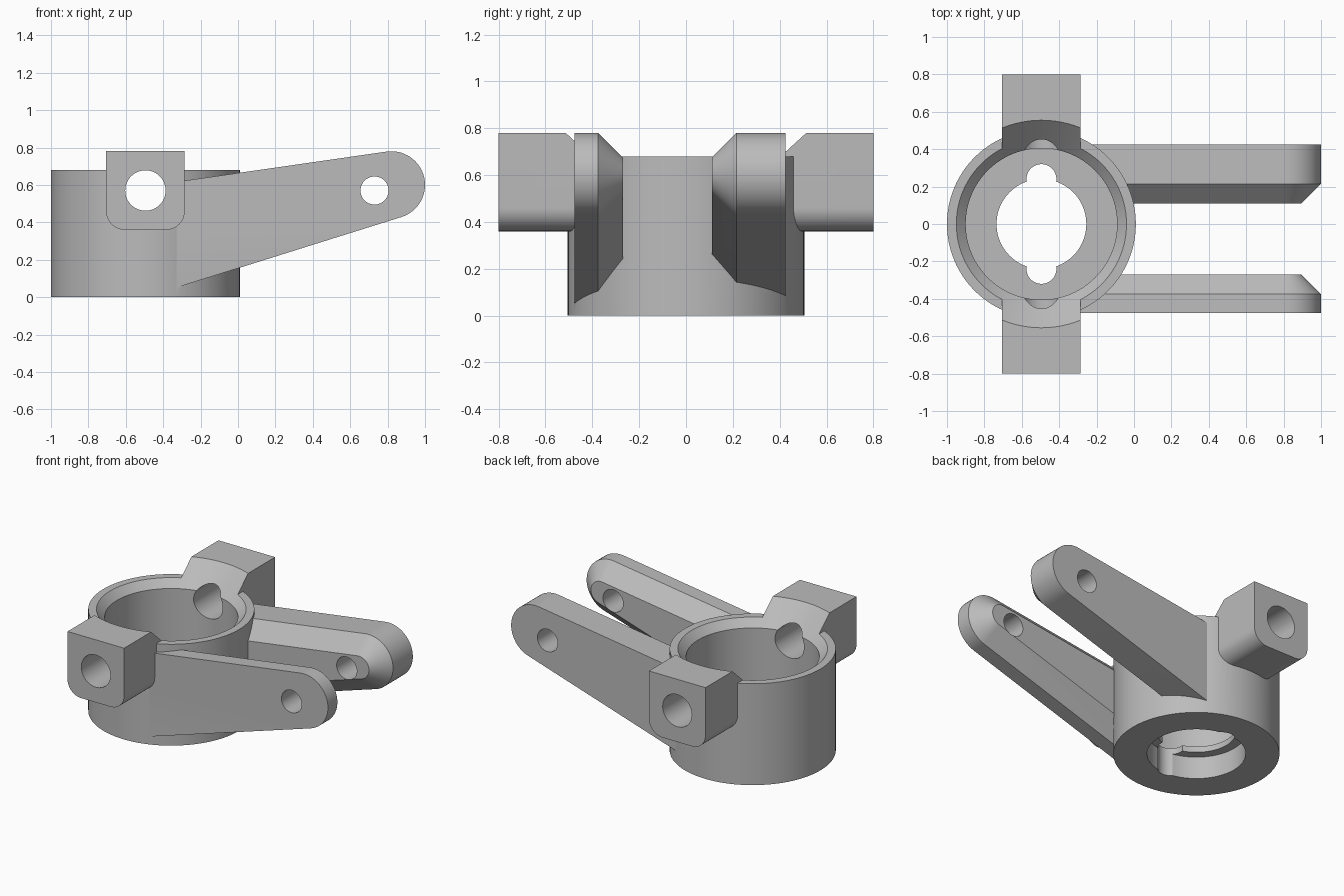
import bpy, bmesh, math
from mathutils import Matrix, Vector

cube = bpy.data.objects.get("Cube")
if cube:
    bpy.data.objects.remove(cube, do_unlink=True)

AXIS = -0.495          # x of the collar axis
PIN_Z = 0.57           # height of the cross pin holes

grey = bpy.data.materials.new("plain grey")
grey.use_nodes = True
grey.diffuse_color = (0.5, 0.5, 0.5, 1)
grey.node_tree.nodes["Principled BSDF"].inputs["Base Color"].default_value = (0.5, 0.5, 0.5, 1)


def add_object(name, bm):
    bmesh.ops.recalc_face_normals(bm, faces=bm.faces)
    mesh = bpy.data.meshes.new(name)
    bm.to_mesh(mesh)
    bm.free()
    mesh.materials.append(grey)
    obj = bpy.data.objects.new(name, mesh)
    bpy.context.collection.objects.link(obj)
    return obj


def loft(name, rings):
    """Skin equal-length closed rings and cap both ends."""
    bm = bmesh.new()
    loops = [[bm.verts.new(p) for p in ring] for ring in rings]
    for a, b in zip(loops, loops[1:]):
        for i in range(len(a)):
            j = (i + 1) % len(a)
            bm.faces.new((a[i], a[j], b[j], b[i]))
    bm.faces.new(loops[0])
    bm.faces.new(loops[-1])
    return add_object(name, bm)


def turned(name, profile, sides=96):
    """Turn (radius, height) steps about the collar axis."""
    turns = [2 * math.pi * i / sides for i in range(sides)]
    return loft(name, [[(AXIS + r * math.cos(t), r * math.sin(t), z) for t in turns]
                       for r, z in profile])


def rod(name, radius, length, place, along_y=True):
    bm = bmesh.new()
    bmesh.ops.create_cone(bm, cap_ends=True, segments=48, radius1=radius,
                          radius2=radius, depth=length)
    if along_y:
        bm.transform(Matrix.Rotation(math.pi / 2, 4, "X"))
    bm.transform(Matrix.Translation(place))
    return add_object(name, bm)


def arm_outline(radius, y):
    """Tapering side outline with a rounded tip."""
    low, high, root = math.radians(17.4), math.radians(8.2), -0.34
    start, end = low - math.pi / 2, high + math.pi / 2
    arc = [Vector((0.82 + radius * math.cos(t), y, 0.6 + radius * math.sin(t)))
           for t in (start + (end - start) * i / 28 for i in range(29))]
    bottom = Vector((root, y, arc[0].z - (arc[0].x - root) * math.tan(low)))
    top = Vector((root, y, arc[-1].z - (arc[-1].x - root) * math.tan(high)))
    return [bottom] + arc + [top]


def arm(name, outer, middle, inner):
    return loft(name, [arm_outline(0.18, outer), arm_outline(0.18, middle),
                       arm_outline(0.075, inner)])


def lug(name, side):
    """Square block with rounded lower corners."""
    half, rad, top, base = 0.21, 0.1, 0.78, 0.36
    section = [(AXIS + half, top), (AXIS - half, top)]
    for cx, first in ((AXIS - half + rad, math.pi), (AXIS + half - rad, 1.5 * math.pi)):
        for i in range(13):
            t = first + math.pi / 2 * i / 12
            section.append((cx + rad * math.cos(t), base + rad + rad * math.sin(t)))
    return loft(name, [[(x, side * y, z) for x, z in section] for y in (0.34, 0.8)])


def combine(target, tool, operation):
    tool.hide_render = True
    mod = target.modifiers.new(operation.title(), "BOOLEAN")
    mod.operation, mod.solver, mod.object = operation, "EXACT", tool
    bpy.context.view_layer.objects.active = target
    bpy.ops.object.modifier_apply(modifier=mod.name)
    bpy.data.objects.remove(tool, do_unlink=True)


# Collar, lugs and arms fused into one casting
body = turned("forked_collar", [(0.505, 0), (0.505, 0.68)])
for part in (lug("front_lug", -1), lug("back_lug", 1),
             arm("front_arm", -0.475, -0.375, -0.27),
             arm("back_arm", 0.425, 0.215, 0.11)):
    combine(body, part, "UNION")

# Stepped bore with a flared mouth
bore = turned("bore_cutter", [(0.30, -0.1), (0.30, 0.15), (0.24, 0.15), (0.24, 0.19),
                              (0.405, 0.19), (0.405, 0.63), (0.605, 0.83)])
combine(body, bore, "DIFFERENCE")

# Keyways, cross pin hole and arm holes
for side in (-1, 1):
    combine(body, rod("keyway_cutter", 0.08, 0.5, (AXIS, side * 0.24, 0.1), False), "DIFFERENCE")
combine(body, rod("pin_cutter", 0.108, 2, (AXIS, 0, PIN_Z)), "DIFFERENCE")
combine(body, rod("arm_hole_cutter", 0.075, 2, (0.73, 0, PIN_Z)), "DIFFERENCE")

# Smooth round walls, keep crisp edges
bpy.ops.object.select_all(action="DESELECT")
body.select_set(True)
bpy.context.view_layer.objects.active = body
bpy.ops.object.shade_smooth_by_angle(angle=math.radians(25))
